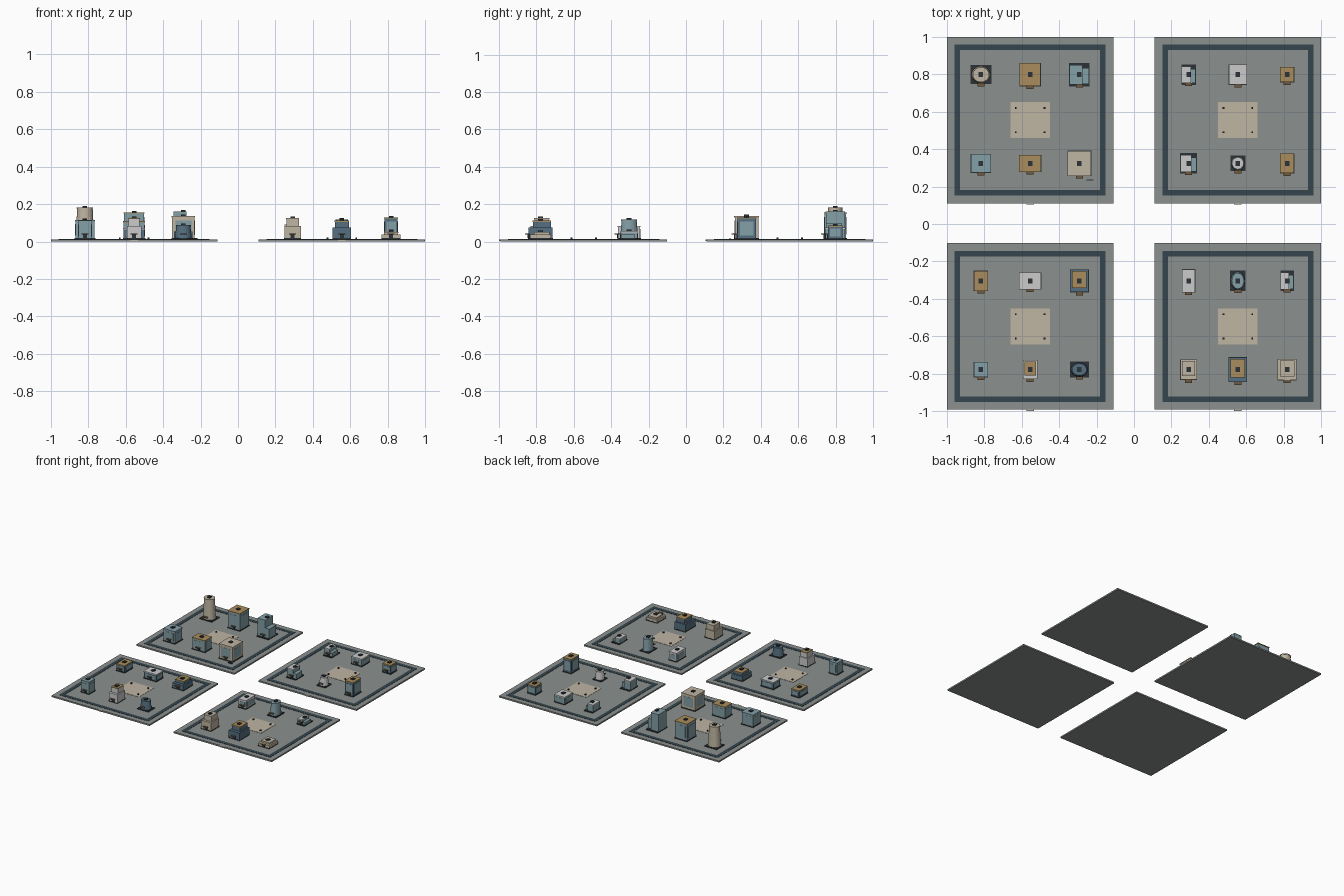
import bpy, bmesh
from mathutils import Matrix, Vector

if "Cube" in bpy.data.objects:
    bpy.data.objects.remove(bpy.data.objects["Cube"])

COLORS = {
    'ground': (.26, .28, .27), 'tan': (.52, .46, .36), 'gold': (.40, .27, .11),
    'teal': (.23, .35, .39), 'blue': (.09, .16, .22), 'white': (.54, .56, .55),
    'dark': (.025, .032, .038), 'road': (.035, .06, .075), 'brown': (.16, .10, .05)}
MATS = {}
for key, c in COLORS.items():
    m = bpy.data.materials.new(key + '_paint')
    m.diffuse_color = (*c, 1)
    m.use_nodes = True
    m.node_tree.nodes["Principled BSDF"].inputs["Base Color"].default_value = m.diffuse_color
    MATS[key] = m
ORDER = list(COLORS)


class Part:
    """Collects boxes and tapered drums into one object."""

    def __init__(self, name):
        self.name, self.bm = name, bmesh.new()

    def paint(self, verts, color):
        for f in {f for v in verts for f in v.link_faces}:
            f.material_index = ORDER.index(color)

    def box(self, x, y, w, d, z0, z1, color):
        mat = Matrix.Translation((x, y, (z0 + z1) / 2)) @ Matrix.Diagonal((w, d, z1 - z0, 1))
        self.paint(bmesh.ops.create_cube(self.bm, size=1, matrix=mat)['verts'], color)

    def drum(self, w, d, z0, z1, taper, color):
        mat = Matrix.Translation((0, 0, (z0 + z1) / 2)) @ Matrix.Diagonal((w, d, 1, 1))
        self.paint(bmesh.ops.create_cone(self.bm, cap_ends=True, segments=20, radius1=.5,
                   radius2=.5 * taper, depth=z1 - z0, matrix=mat)['verts'], color)

    def finish(self, x, y):
        me = bpy.data.meshes.new(self.name)
        self.bm.to_mesh(me)
        self.bm.free()
        for k in ORDER:
            me.materials.append(MATS[k])
        ob = bpy.data.objects.new(self.name, me)
        ob.location = (x, y, 0)
        bpy.context.collection.objects.link(ob)


TOP = .012      # top of the ground slab
BASE = .018     # top of the building plinths


def district(x, y):
    # ground slab with front tab
    p = Part('ground_slab')
    p.box(0, 0, .89, .89, 0, TOP, 'ground')
    p.box(0, -.448, .04, .008, .002, TOP, 'tan')
    p.finish(x, y)
    # ring road
    p = Part('ring_road')
    for s in (-1, 1):
        p.box(0, s * .389, .808, .03, TOP - .004, TOP + .002, 'road')
        p.box(s * .389, 0, .03, .748, TOP - .004, TOP + .002, 'road')
    p.finish(x, y)
    # plaza with four posts
    p = Part('plaza')
    p.box(0, 0, .21, .193, TOP - .004, TOP + .002, 'tan')
    for sx in (-1, 1):
        for sy in (-1, 1):
            p.box(sx * .077, sy * .065, .01, .01, TOP, .023, 'dark')
    p.finish(x, y)


def roof(p, w, d, h, color, x=0, y=0):
    p.box(x, y, w, d, h - .007, h, color)


def building(kind, x, y, w, d, h, wall, top):
    p = Part(kind + '_building')
    p.box(0, 0, w + .002, d + .002, TOP - .002, BASE, 'dark')
    if kind == 'block':
        p.box(0, 0, w * .95, d * .95, BASE, h - .007, wall)
        roof(p, w, d, h, top)
        # glazed panels on all sides
        zlo, zhi = BASE + .12 * h, h - .007 - .12 * h
        for s in (-1, 1):
            p.box(0, s * d * .475, w * .68, .003, zlo, zhi, 'teal')
            p.box(s * w * .475, 0, .003, d * .68, zlo, zhi, 'teal')
        front = -d * .475
    elif kind == 'stepped':
        mid = BASE + (h - BASE) * .6
        p.box(0, 0, w, d, BASE, mid, wall)
        p.box(0, d * .06, w * .76, d * .74, mid, h - .007, wall)
        roof(p, w * .78, d * .76, h, top, 0, d * .06)
        front = -d * .5
    elif kind == 'annexed':
        # tall wing on the left, low wing on the right
        p.box(-w * .17, 0, w * .64, d * .82, BASE, h - .007, 'teal')
        roof(p, w * .66, d * .84, h, top, -w * .17, 0)
        p.box(w * .31, -d * .06, w * .36, d * .7, BASE, BASE + (h - BASE) * .55, 'teal')
        front = -d * .41
    else:
        p.drum(w * .9, d * .9, BASE, h - .007, .84, wall)
        p.drum(w * .8, d * .8, h - .007, h, 1, top)
        front = -d * .45
    # doorway with canopy
    if kind != 'round':
        p.box(0, front - .002, .022, .006, BASE, BASE + .02, 'dark')
    p.box(0, front - .008, .038, .018, BASE + .02, BASE + .025, 'brown')
    # roof hatch
    p.box(0, 0, .024, .026, h - .002, h + .008, 'dark')
    p.finish(x, y)


# kind, width, depth, height, wall, roof: back row then front row of each district
PLAN = {
    (-1, 1): [('round', .11, .1, .183, 'tan', 'tan'), ('block', .112, .123, .156, 'teal', 'gold'),
              ('annexed', .107, .123, .16, 'teal', 'teal'), ('block', .107, .1, .115, 'teal', 'teal'),
              ('block', .118, .09, .11, 'teal', 'gold'), ('block', .126, .133, .136, 'tan', 'tan')],
    (1, 1): [('annexed', .076, .107, .075, 'teal', 'white'), ('block', .096, .107, .075, 'teal', 'white'),
             ('block', .075, .08, .086, 'blue', 'gold'), ('annexed', .088, .107, .09, 'teal', 'white'),
             ('round', .078, .08, .085, 'white', 'white'), ('block', .075, .105, .13, 'blue', 'gold')],
    (-1, -1): [('block', .075, .107, .072, 'blue', 'gold'), ('block', .118, .09, .072, 'blue', 'white'),
               ('stepped', .1, .12, .078, 'blue', 'gold'), ('block', .075, .08, .113, 'teal', 'teal'),
               ('stepped', .077, .1, .127, 'white', 'gold'), ('round', .1, .082, .088, 'blue', 'blue')],
    (1, -1): [('block', .07, .123, .084, 'white', 'white'), ('round', .082, .107, .117, 'teal', 'teal'),
              ('annexed', .07, .107, .056, 'teal', 'white'), ('stepped', .088, .107, .126, 'tan', 'tan'),
              ('stepped', .098, .13, .113, 'blue', 'gold'), ('stepped', .1, .112, .052, 'tan', 'tan')],
}
for (sx, sy), rows in PLAN.items():
    cx, cy = sx * .555, sy * .551 + .004
    district(cx, cy)
    for i, (kind, w, d, h, wall, top) in enumerate(rows):
        bx = cx + (i % 3 - 1) * .263
        by = cy + .006 + (.237 if i < 3 else -.237)
        building(kind, bx, by, w, d, h, wall, top)

# low bench beside the largest tan block
p = Part('bench')
p.box(0, 0, .035, .006, TOP, .02, 'dark')
p.finish(-.235, .235)
